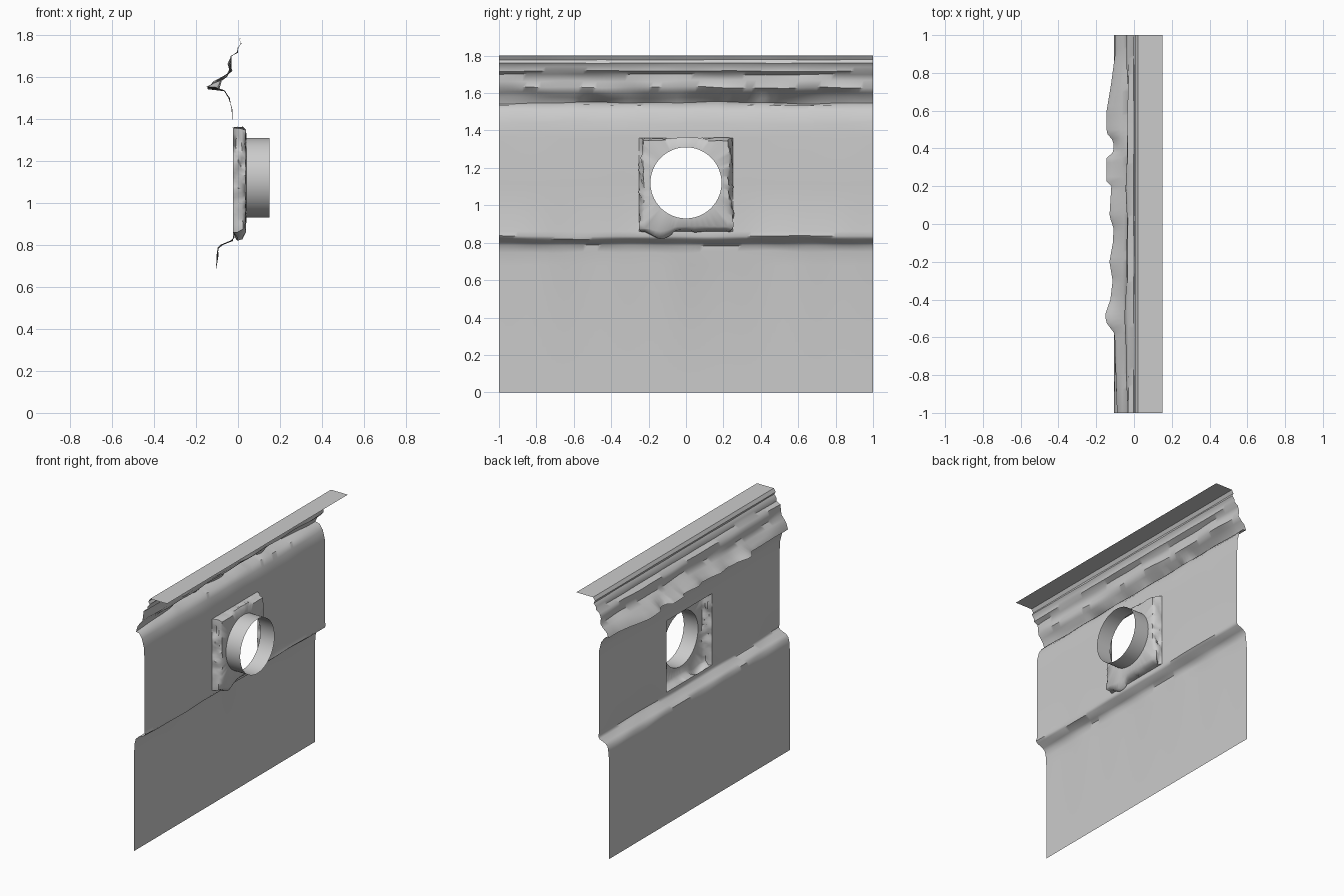
import bpy, bmesh, math, random

if "Cube" in bpy.data.objects:
    bpy.data.objects.remove(bpy.data.objects["Cube"])

random.seed(4)
gray = bpy.data.materials.new("stone_gray")
gray.diffuse_color = (0.6, 0.6, 0.6, 1)
gray.use_nodes = True
gray.node_tree.nodes["Principled BSDF"].inputs["Base Color"].default_value = gray.diffuse_color

HY, Z0, Z1 = 0.25, 0.86, 1.36       # opening in the wall behind the window surround
CZ, R = 1.12, 0.19                  # round window centre height and radius
WALL_X = -0.025


def finish(bm, name, angle):
    me = bpy.data.meshes.new(name)
    bm.to_mesh(me)
    bm.free()
    me.materials.append(gray)
    ob = bpy.data.objects.new(name, me)
    bpy.context.collection.objects.link(ob)
    bpy.ops.object.select_all(action='DESELECT')
    ob.select_set(True)
    bpy.context.view_layer.objects.active = ob
    bpy.ops.object.shade_smooth_by_angle(angle=math.radians(angle))
    return ob


def lerp_table(table, t):
    for (a, va), (b, vb) in zip(table, table[1:]):
        if a <= t <= b:
            return va + (vb - va) * (t - a) / (b - a)
    return table[-1][1]


def wave_row():
    """Smooth random variation along the wall."""
    p = [random.uniform(0, 6.28) for _ in range(3)]
    return lambda y: (math.sin(3 * y + p[0]) + math.sin(8 * y + p[1])
                      + 0.6 * math.sin(19 * y + p[2])) / 2.6


# Wall section: x, z, roughness in x, roughness in z
section = [
    (-.105, 0, 0, 0), (-.105, .68, 0, 0), (-.099, .75, .006, .01), (-.095, .785, .004, .004),
    (-.075, .802, .006, .002), (-.03, .820, .005, .003), (-.02, .835, .004, .003),
    (WALL_X, Z0, 0, 0), (WALL_X, 1.11, 0, 0), (WALL_X, Z1, 0, 0), (-.028, 1.44, .002, .01),
    (-.042, 1.50, .004, .006), (-.065, 1.535, .006, .004), ('tip', 1.548, 0, .008),
    ('lip', 1.575, 0, .010), (-.06, 1.603, .010, .006), (-.035, 1.63, .010, .008),
    (-.04, 1.665, .010, .008), (-.033, 1.70, .005, .004), (-.002, 1.718, .003, .003),
    (0, 1.74, .002, .002), (.015, 1.76, .002, .002), (.006, 1.778, .001, .001),
    (.02, 1.80, 0, 0), (.15, 1.80, 0, 0)]
# Ragged outline of the cornice edge
ragged = [(-1, -.09), (-.58, -.103), (-.52, -.148), (-.48, -.153), (-.4, -.125), (-.3, -.113),
          (-.2, -.13), (-.1, -.112), (-.02, -.108), (.04, -.13), (.2, -.12), (.22, -.145),
          (.35, -.145), (.38, -.108), (.44, -.108), (.48, -.145), (.6, -.145), (.75, -.12),
          (.9, -.1), (1, -.10)]

# Wall sheet with ledge, cornice and flat top
bm = bmesh.new()
ys = [-1 + i * 0.025 for i in range(81)]
rows = []
for x, z, ax, az in section:
    wx, wz = wave_row(), wave_row()
    row = []
    for y in ys:
        px = x
        if x == 'tip':
            px = lerp_table(ragged, y)
        elif x == 'lip':
            px = lerp_table(ragged, y) * 0.75 - 0.01
        row.append(bm.verts.new((px + ax * wx(y), y, z + az * wz(y))))
    rows.append(row)
for k in range(len(rows) - 1):
    in_z = Z0 <= section[k][1] < Z1
    for i in range(80):
        if in_z and abs(ys[i] + 0.0125) < HY:
            continue
        bm.faces.new((rows[k][i], rows[k][i + 1], rows[k + 1][i + 1], rows[k + 1][i]))
finish(bm, "wall", 50)

# Rough window surround: square rings closing in to the round opening
N = 96
bm = bmesh.new()


def square_point(a, hy, lo, hi):
    c, s = math.cos(a), math.sin(a)
    m = max(abs(c), abs(s))
    return hy * c / m, (lo + hi) / 2 + (hi - lo) / 2 * s / m


def ring(x, hy, lo, hi, rough, spout):
    w = [random.uniform(-1, 1) for _ in range(N)]
    verts = []
    for i in range(N):
        y, z = square_point(2 * math.pi * i / N, hy, lo, hi)
        n = (w[i] + w[i - 1] + w[i - 2]) / 3
        y += rough * n * (1 if y > 0 else -1)
        z += rough * 0.5 * n
        if z < 0.95:      # drooping stone below one corner
            z -= spout * math.exp(-((y + 0.14) / 0.06) ** 2)
        verts.append(bm.verts.new((x + rough * 0.35 * n, y, z)))
    return verts


def circle(x):
    return [bm.verts.new((x, R * math.cos(2 * math.pi * i / N),
                          CZ + R * math.sin(2 * math.pi * i / N))) for i in range(N)]


def bridge(a, b):
    for i in range(N):
        j = (i + 1) % N
        bm.faces.new((a[i], a[j], b[j], b[i]))


rings = [ring(WALL_X, HY, Z0, Z1, 0, 0), ring(-.005, .238, .862, 1.358, .022, .045),
         ring(.018, .236, .868, 1.357, .022, .045), ring(.036, .226, .888, 1.345, .012, .03),
         circle(.04)]
for a, b in zip(rings, rings[1:]):
    bridge(a, b)
finish(bm, "window_surround", 50)

# Round window sleeve
bm = bmesh.new()
bridge(circle(.04), circle(.15))
finish(bm, "window_sleeve", 40)
